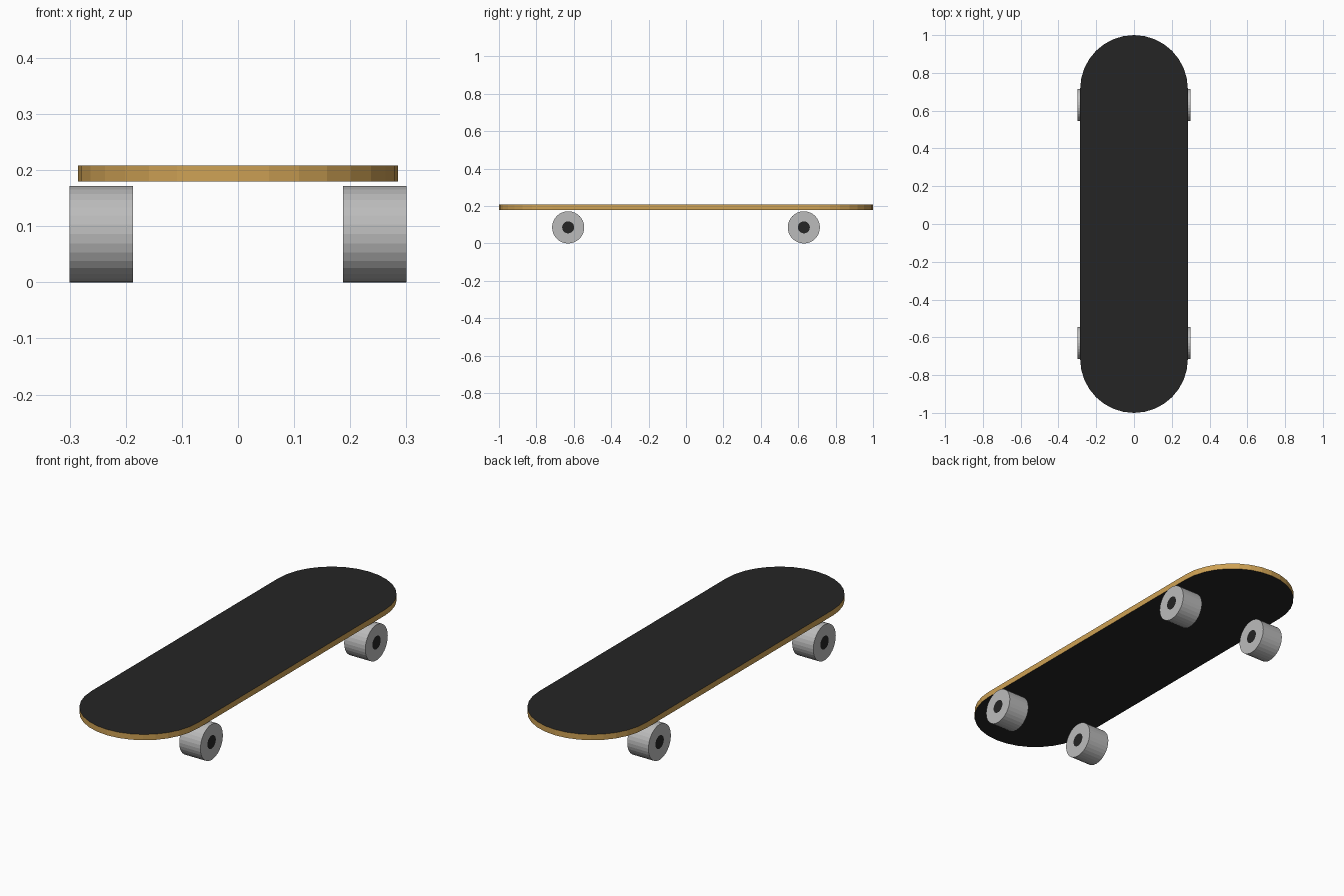
import bpy, bmesh
from math import sin, cos, pi

if "Cube" in bpy.data.objects:
    bpy.data.objects.remove(bpy.data.objects["Cube"])


def material(name, color):
    m = bpy.data.materials.new(name)
    m.diffuse_color = color
    m.use_nodes = True
    m.node_tree.nodes["Principled BSDF"].inputs["Base Color"].default_value = m.diffuse_color
    return m


GRIP = material("grip_black", (0.018, 0.018, 0.018, 1))
WOOD = material("wood", (0.62, 0.36, 0.09, 1))
GREY = material("wheel_grey", (0.5, 0.5, 0.5, 1))


def finish(bm, name, mats):
    bmesh.ops.recalc_face_normals(bm, faces=bm.faces)
    me = bpy.data.meshes.new(name)
    bm.to_mesh(me)
    bm.free()
    for m in mats:
        me.materials.append(m)
    ob = bpy.data.objects.new(name, me)
    bpy.context.collection.objects.link(ob)
    return ob


# Deck: stadium outline, dark faces above and below, wooden rim
R, Z0, Z1, N = 0.285, 0.18, 0.208, 16
bm = bmesh.new()
outline = []
for side in (1, -1):
    for i in range(N + 1):
        a = pi * i / N
        outline.append((side * R * cos(a), side * (1 - R + R * sin(a)), Z0))
base = bm.faces.new([bm.verts.new(p) for p in outline])
ext = bmesh.ops.extrude_face_region(bm, geom=[base], use_keep_orig=True)
top = [v for v in ext["geom"] if isinstance(v, bmesh.types.BMVert)]
bmesh.ops.translate(bm, verts=top, vec=(0, 0, Z1 - Z0))
for f in bm.faces:
    f.normal_update()
    f.material_index = 0 if abs(f.normal.z) > 0.5 else 1
finish(bm, "deck", [GRIP, WOOD])


# Wheels: grey cylinders along x with a dark hub disc on both end faces
def wheel(name, x, y, z=0.086, r=0.086, hub=0.032, half=0.0565, n=32):
    bm = bmesh.new()
    rings = []
    for px, pr in ((-half, hub), (-half, r), (half, r), (half, hub)):
        rings.append([bm.verts.new((px, pr * cos(2 * pi * i / n), pr * sin(2 * pi * i / n)))
                      for i in range(n)])
    for a, b in zip(rings, rings[1:]):
        for i in range(n):
            j = (i + 1) % n
            bm.faces.new((a[i], a[j], b[j], b[i]))
    for ring in (rings[0], rings[-1]):
        bm.faces.new(ring).material_index = 1
    finish(bm, name, [GREY, GRIP]).location = (x, y, z)


for sx, side in ((-1, "left"), (1, "right")):
    for sy, end in ((-1, "front"), (1, "back")):
        wheel(f"{end}_{side}_wheel", sx * 0.2435, sy * 0.63)
